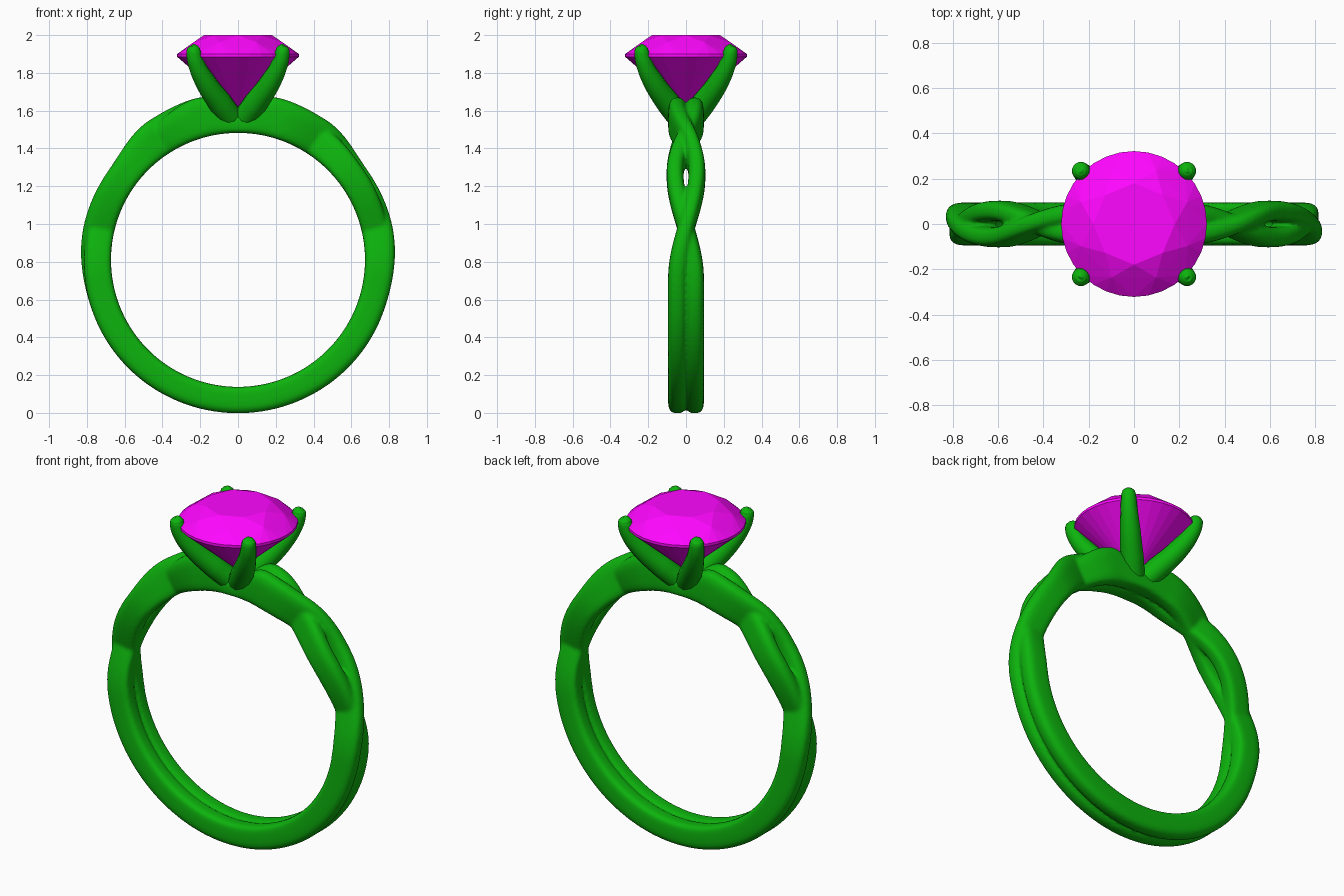
import bpy, bmesh
from math import sin, cos, pi, radians, copysign

if "Cube" in bpy.data.objects:
    bpy.data.objects.remove(bpy.data.objects["Cube"])

CZ, RI = 0.81, 0.672          # ring centre height, inner radius


def material(name, rgb):
    m = bpy.data.materials.new(name)
    m.diffuse_color = (*rgb, 1)
    m.use_nodes = True
    m.node_tree.nodes["Principled BSDF"].inputs["Base Color"].default_value = m.diffuse_color
    return m


GREEN = material("green_metal", (0.004, 0.45, 0.004))
PINK = material("magenta_gem", (1.0, 0.002, 1.0))


def make_object(name, bm, mat, smooth):
    bmesh.ops.recalc_face_normals(bm, faces=bm.faces[:])
    me = bpy.data.meshes.new(name)
    bm.to_mesh(me)
    bm.free()
    for p in me.polygons:
        p.use_smooth = smooth
    me.materials.append(mat)
    ob = bpy.data.objects.new(name, me)
    bpy.context.collection.objects.link(ob)
    return ob


def blend(keys, t):
    """Cosine interpolation through (t, value) keys."""
    if t <= keys[0][0]:
        return keys[0][1]
    for (a, va), (b, vb) in zip(keys, keys[1:]):
        if t <= b:
            u = (1 - cos(pi * (t - a) / (b - a))) / 2
            return va + (vb - va) * u
    return keys[-1][1]


def loft_loop(bm, rings):
    """Skin a closed loop of cross-sections."""
    n = len(rings[0])
    vs = [[bm.verts.new(p) for p in r] for r in rings]
    for a, b in zip(vs, vs[1:] + vs[:1]):
        for i in range(n):
            j = (i + 1) % n
            bm.faces.new((a[i], a[j], b[j], b[i]))


# Twisted band: sideways sway and outer radii by elevation angle
SWAY = [(-8, 0.046), (37, -0.058), (74, 0.046)]
OVER = [(-90, 0.812), (-20, 0.818), (14, 0.837), (35, 0.834), (58, 0.876), (76, 0.885), (90, 0.77)]
UNDER = [(-90, 0.812), (-20, 0.818), (14, 0.814), (35, 0.82), (55, 0.837), (76, 0.885), (90, 0.77)]
WIDTH = [(0, 0.049), (15, 0.046), (35, 0.045), (75, 0.049)]


def strand(bm, side):
    rings = []
    N, K = 240, 28
    for i in range(N):
        th = 2 * pi * i / N
        elev = 90 - abs((i * 360 / N - 90 + 180) % 360 - 180)
        right = cos(th) >= 0
        y = side * blend(SWAY, elev)
        ro = blend(OVER if right == (side < 0) else UNDER, elev)
        rm, h = (ro + RI) / 2, (ro - RI) / 2
        w = blend(WIDTH, elev)
        ring = []
        for k in range(K):
            a = 2 * pi * k / K
            c, s = cos(a), sin(a)
            e = 0.7 if c > 0 else 0.5        # flatter on the finger side
            r = rm + h * copysign(abs(c) ** e, c)
            ring.append((r * cos(th), y + w * copysign(abs(s) ** e, s), CZ + r * sin(th)))
        rings.append(ring)
    loft_loop(bm, rings)


# Both strands fused into one soft surface
bm = bmesh.new()
strand(bm, 1)
strand(bm, -1)
band = make_object("twisted_band", bm, GREEN, True)
rm = band.modifiers.new("fuse", 'REMESH')
rm.mode = 'VOXEL'
rm.voxel_size = 0.01
rm.use_smooth_shade = True
sm = band.modifiers.new("soften", 'SMOOTH')
sm.factor = 0.5
sm.iterations = 5


# Claw prongs: curved tapering tubes with round tips
def prong(name, sx, sy):
    cu = bpy.data.curves.new(name, 'CURVE')
    cu.dimensions = '3D'
    cu.bevel_depth = 1.0
    cu.bevel_resolution = 4
    cu.use_fill_caps = True
    cu.resolution_u = 8
    pts = [(0.015, 1.535, 0.062), (0.09, 1.635, 0.064), (0.168, 1.745, 0.056),
           (0.221, 1.85, 0.045), (0.235, 1.91, 0.04)]
    tip = [(0.2355 + 0.001 * i, 1.91 + 0.039 * sin(radians(a)), max(0.04 * cos(radians(a)), 0.002))
           for i, a in enumerate((30, 55, 75, 90))]
    sp = cu.splines.new('BEZIER')
    allp = pts + tip
    sp.bezier_points.add(len(allp) - 1)
    for bp, (d, z, r) in zip(sp.bezier_points, allp):
        bp.co = (sx * d, sy * d, z)
        bp.radius = r
        bp.handle_left_type = bp.handle_right_type = 'AUTO'
    sp.use_smooth = True
    ob = bpy.data.objects.new(name, cu)
    bpy.context.collection.objects.link(ob)
    cu.materials.append(GREEN)


for sx, lr in ((-1, "left"), (1, "right")):
    for sy, fb in ((-1, "front"), (1, "back")):
        prong(f"prong_{fb}_{lr}", sx, sy)

# Small hub where the prongs meet
bm = bmesh.new()
bmesh.ops.create_uvsphere(bm, u_segments=24, v_segments=12, radius=0.065)
bmesh.ops.translate(bm, verts=bm.verts[:], vec=(0, 0, 1.55))
make_object("prong_hub", bm, GREEN, True)

# Brilliant-cut gem: convex hull of table, crown, girdle and culet points
bm = bmesh.new()
for n, r, z, off in ((8, 0.18, 2.0, 0), (8, 0.255, 1.962, 0.5), (32, 0.322, 1.9, 0),
                     (32, 0.322, 1.885, 0), (1, 0, 1.605, 0)):
    for i in range(n):
        a = 2 * pi * (i + off) / n
        bm.verts.new((r * cos(a), r * sin(a), z))
bmesh.ops.convex_hull(bm, input=bm.verts[:])
make_object("gem", bm, PINK, False)
